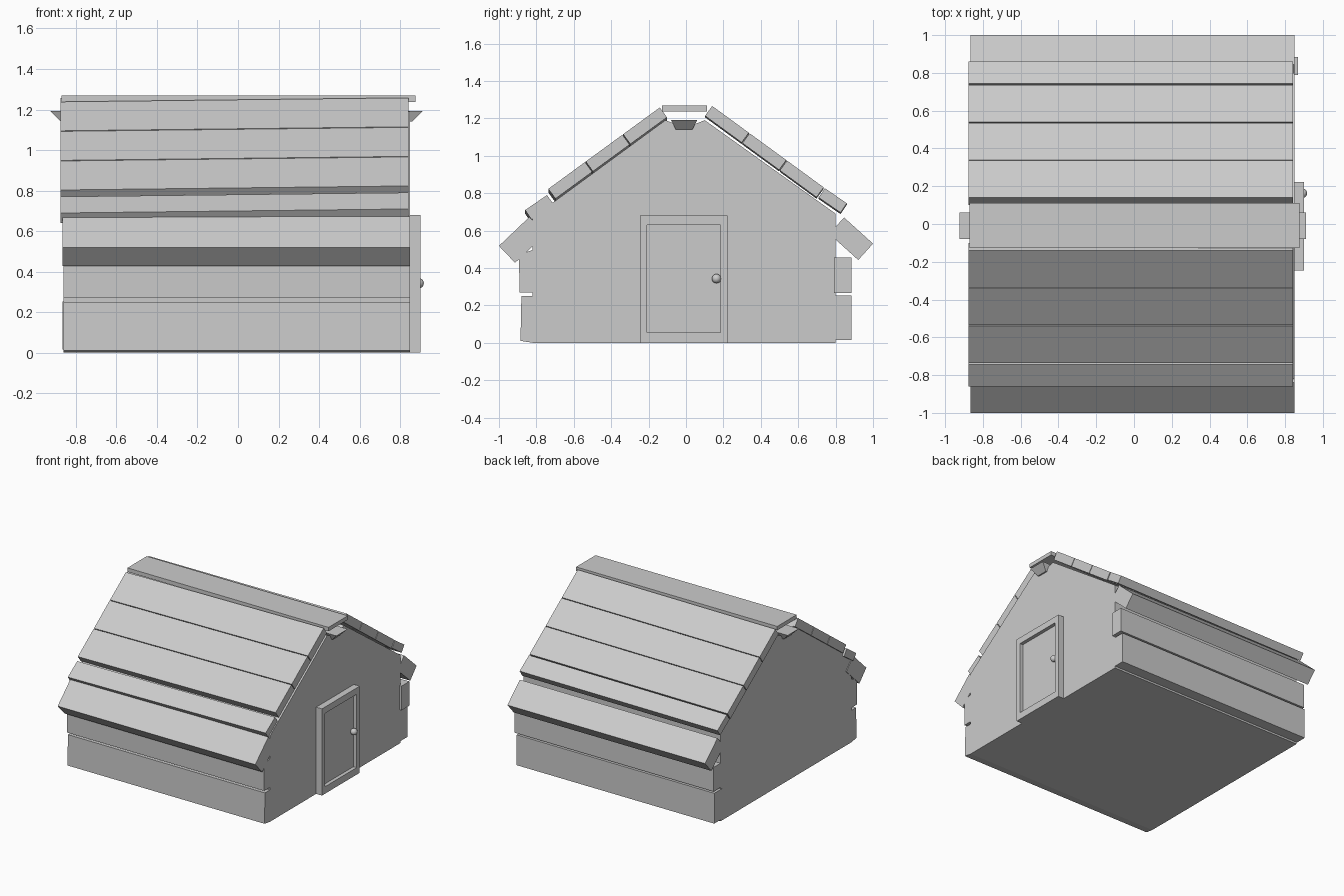
import bpy, bmesh, math
from mathutils import Vector

if "Cube" in bpy.data.objects:
    bpy.data.objects.remove(bpy.data.objects["Cube"])


def prism(name, profile, x0, x1, tilt=0.0, inset=None):
    """Extrude a (y, z) profile along x; tilt raises the +x end, inset moves the lower points inward."""
    inset = inset or [0] * len(profile)
    bm = bmesh.new()
    a = [bm.verts.new((x0 + d, y, z - tilt)) for (y, z), d in zip(profile, inset)]
    b = [bm.verts.new((x1 - d, y, z + tilt)) for (y, z), d in zip(profile, inset)]
    bm.faces.new(a)
    bm.faces.new(b[::-1])
    n = len(profile)
    for i in range(n):
        j = (i + 1) % n
        bm.faces.new((a[j], a[i], b[i], b[j]))
    bmesh.ops.recalc_face_normals(bm, faces=bm.faces)
    me = bpy.data.meshes.new(name)
    bm.to_mesh(me)
    bm.free()
    ob = bpy.data.objects.new(name, me)
    bpy.context.collection.objects.link(ob)
    return ob


def rect(y0, y1, z0, z1):
    return [(y0, z0), (y1, z0), (y1, z1), (y0, z1)]


def roof_board(name, side, low, high, t, x0, x1, tilt=0.0):
    """Sloping board: outer edge runs low -> high, thickness t goes inward."""
    p, q = Vector(low), Vector(high)
    d = (q - p).normalized()
    n = Vector((-abs(d.y), -abs(d.x))) * t
    pts = [p, p + n, q + n, q]
    return prism(name, [(side * v.x, v.y) for v in pts], x0, x1, tilt)


# solid gabled body
prism("gable_body", [(-0.82, 0), (0.80, 0), (0.80, 0.69), (0.10, 1.19),
                     (0.05, 1.17), (-0.06, 1.17), (-0.11, 1.19), (-0.82, 0.67)], -0.86, 0.85)

# side wall boards
prism("front_wall_board_low", [(-0.885, 0.01), (-0.82, 0), (-0.81, 0.25), (-0.88, 0.25)], -0.86, 0.85)
prism("front_wall_board_high", [(-0.89, 0.27), (-0.82, 0.27), (-0.81, 0.50), (-0.893, 0.47)], -0.86, 0.85)
prism("back_wall_board_low", rect(0.79, 0.885, 0.015, 0.253), -0.865, 0.85)
prism("back_wall_board_high", rect(0.79, 0.885, 0.265, 0.455), -0.86, 0.867)

# roof boards, upper slope: three even rows, then a narrow row
edges = [0.14, 0.34, 0.54, 0.74]
for side, label, top, drop, tilt in ((-1, "front", 1.248, 0.028, 0.01), (1, "back", 1.262, 0.0, 0.004)):
    def z(y):
        return top - 0.73 * (y - 0.14)
    for i in range(3):
        y0, y1 = edges[i], edges[i + 1] - 0.004
        roof_board(f"{label}_roof_board_{i + 1}", side, (y1, z(y1)), (y0, z(y0)), 0.065, -0.875, 0.842, tilt)
    roof_board(f"{label}_roof_board_4", side, (0.86, z(0.86) - drop + 0.005), (0.743, z(0.743) - drop),
               0.06, -0.875, 0.842, tilt)

# thick eave boards
roof_board("front_eave_board", -1, (1.0, 0.518), (0.838, 0.672), 0.125, -0.865, 0.85)
roof_board("back_eave_board", 1, (1.0, 0.53), (0.845, 0.67), 0.118, -0.865, 0.85)

# ridge cap and tapered ridge beam
prism("ridge_cap", rect(-0.128, 0.112, 1.237, 1.268), -0.87, 0.875)
prism("ridge_beam", [(-0.08, 1.192), (0.06, 1.192), (0.035, 1.14), (-0.055, 1.14)],
      -0.925, 0.91, 0, [0, 0, 0.05, 0.05])

# door frame: two posts, lintel and sill
for name, r in (("door_post_left", (-0.245, -0.208, 0, 0.68)),
                ("door_post_right", (0.185, 0.223, 0, 0.68)),
                ("door_lintel", (-0.208, 0.185, 0.63, 0.68)),
                ("door_sill", (-0.208, 0.185, 0, 0.055))):
    prism(name, rect(*r), 0.84, 0.90)
prism("door_panel", rect(-0.208, 0.185, 0.055, 0.63), 0.84, 0.872)

# door knob with stem
bpy.ops.mesh.primitive_uv_sphere_add(segments=16, ring_count=10, radius=0.025, location=(0.892, 0.163, 0.343))
bpy.context.object.name = "door_knob"
bpy.ops.object.shade_smooth_by_angle()
bpy.ops.mesh.primitive_cylinder_add(vertices=12, radius=0.01, depth=0.03,
                                    location=(0.875, 0.163, 0.343), rotation=(0, math.pi / 2, 0))
bpy.context.object.name = "door_knob_stem"
bpy.ops.object.shade_smooth_by_angle()
